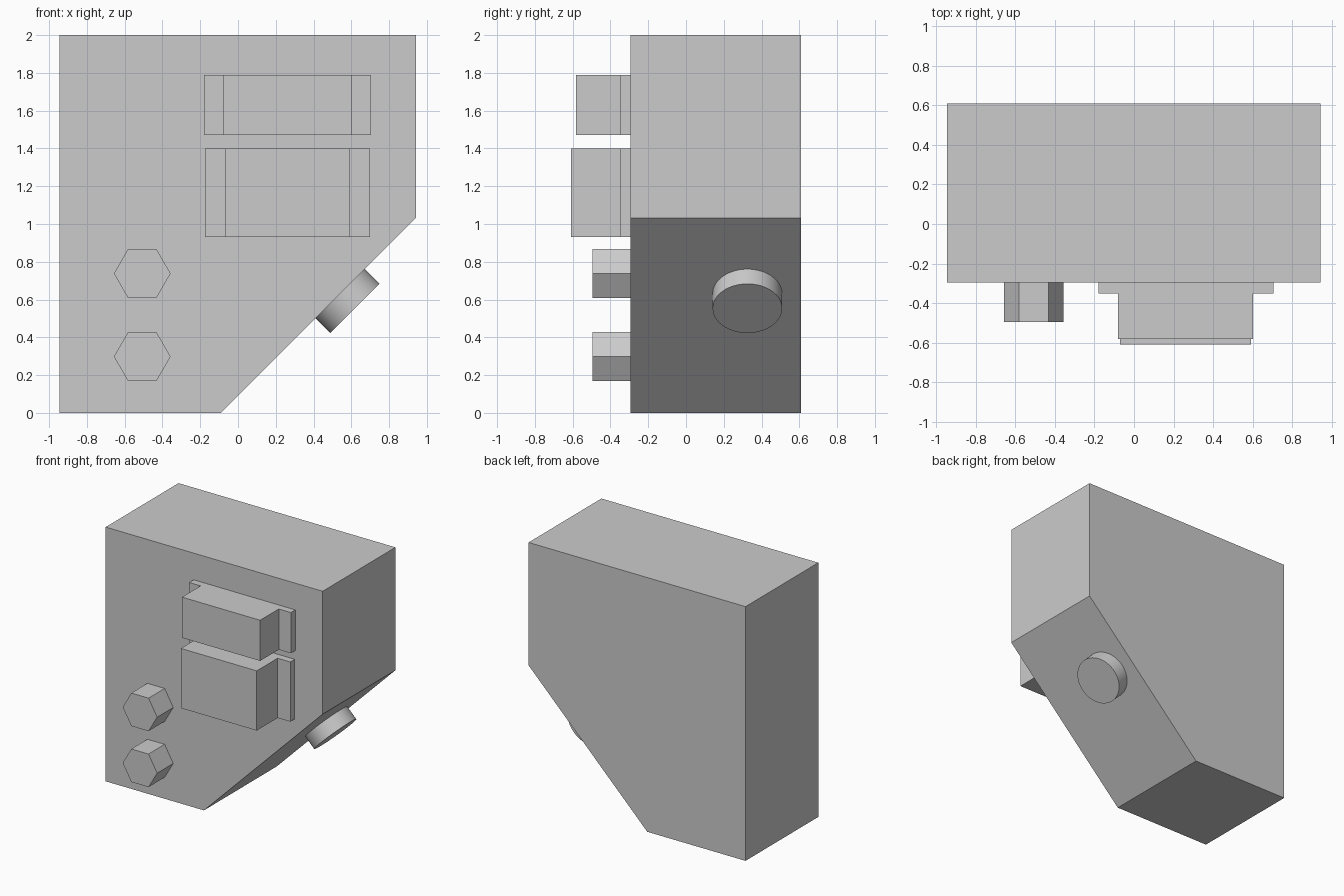
import bpy
import bmesh
from math import radians
from mathutils import Vector

cube = bpy.data.objects.get("Cube")
if cube:
    bpy.data.objects.remove(cube, do_unlink=True)

GREY = (0.6, 0.6, 0.6, 1)
grey = bpy.data.materials.new("light_grey")
grey.use_nodes = True
grey.diffuse_color = GREY
grey.node_tree.nodes["Principled BSDF"].inputs["Base Color"].default_value = GREY

FRONT, BACK = -0.295, 0.61


def extrude_profile(name, points, y_front, y_back):
    """Solid made by extruding an x-z outline along y."""
    bm = bmesh.new()
    face = bm.faces.new([bm.verts.new((x, y_front, z)) for x, z in points])
    result = bmesh.ops.extrude_face_region(bm, geom=[face])
    moved = [v for v in result["geom"] if isinstance(v, bmesh.types.BMVert)]
    bmesh.ops.translate(bm, verts=moved, vec=(0, y_back - y_front, 0))
    bmesh.ops.recalc_face_normals(bm, faces=bm.faces)
    mesh = bpy.data.meshes.new(name)
    bm.to_mesh(mesh)
    bm.free()
    mesh.materials.append(grey)
    obj = bpy.data.objects.new(name, mesh)
    bpy.context.collection.objects.link(obj)
    return obj


def cylinder(name, sides, radius, start, end):
    """Prism or cylinder between two points."""
    start, end = Vector(start), Vector(end)
    axis = end - start
    bpy.ops.mesh.primitive_cylinder_add(
        vertices=sides, radius=radius, depth=axis.length, location=(start + end) / 2,
        rotation=axis.to_track_quat("Z", "X").to_euler())
    obj = bpy.context.object
    obj.name = name
    obj.data.materials.append(grey)
    return obj


def connector(name, flange, body, bottom, top, depth):
    """Stepped block: thin wide flange with a narrower body in front."""
    step = -0.35
    outline = [(flange[0], FRONT), (flange[0], step), (body[0], step), (body[0], depth),
               (body[1], depth), (body[1], step), (flange[1], step), (flange[1], FRONT)]
    # Outline is drawn in plan, then laid upright so it extrudes along z
    obj = extrude_profile(name, outline, -top, -bottom)
    for v in obj.data.vertices:
        x, y, z = v.co
        v.co = (x, z, -y)
    return obj


# Housing with one lower corner cut away
extrude_profile("housing", [(-0.945, 0), (-0.09, 0), (0.943, 1.033), (0.943, 2), (-0.945, 2)],
                FRONT, BACK)

# Two stepped blocks on the front
connector("upper_block", (-0.18, 0.705), (-0.08, 0.6), 1.47, 1.79, -0.582)
connector("lower_block", (-0.175, 0.7), (-0.07, 0.59), 0.93, 1.4, -0.61)

# Hexagonal knobs with a corner pointing to each side
for name, z in (("upper_knob", 0.738), ("lower_knob", 0.298)):
    bpy_obj = cylinder(name, 6, 0.15, (0, 0, 0), (0, 0, 0.2))
    bpy_obj.rotation_euler = (radians(90), radians(90), 0)
    bpy_obj.location = (-0.507, FRONT - 0.1, z)

# Round button on the sloping face
button = cylinder("round_button", 64, 0.184, (0.541, 0.325, 0.631), (0.619, 0.325, 0.553))
bpy.ops.object.shade_smooth_by_angle(angle=radians(40))
